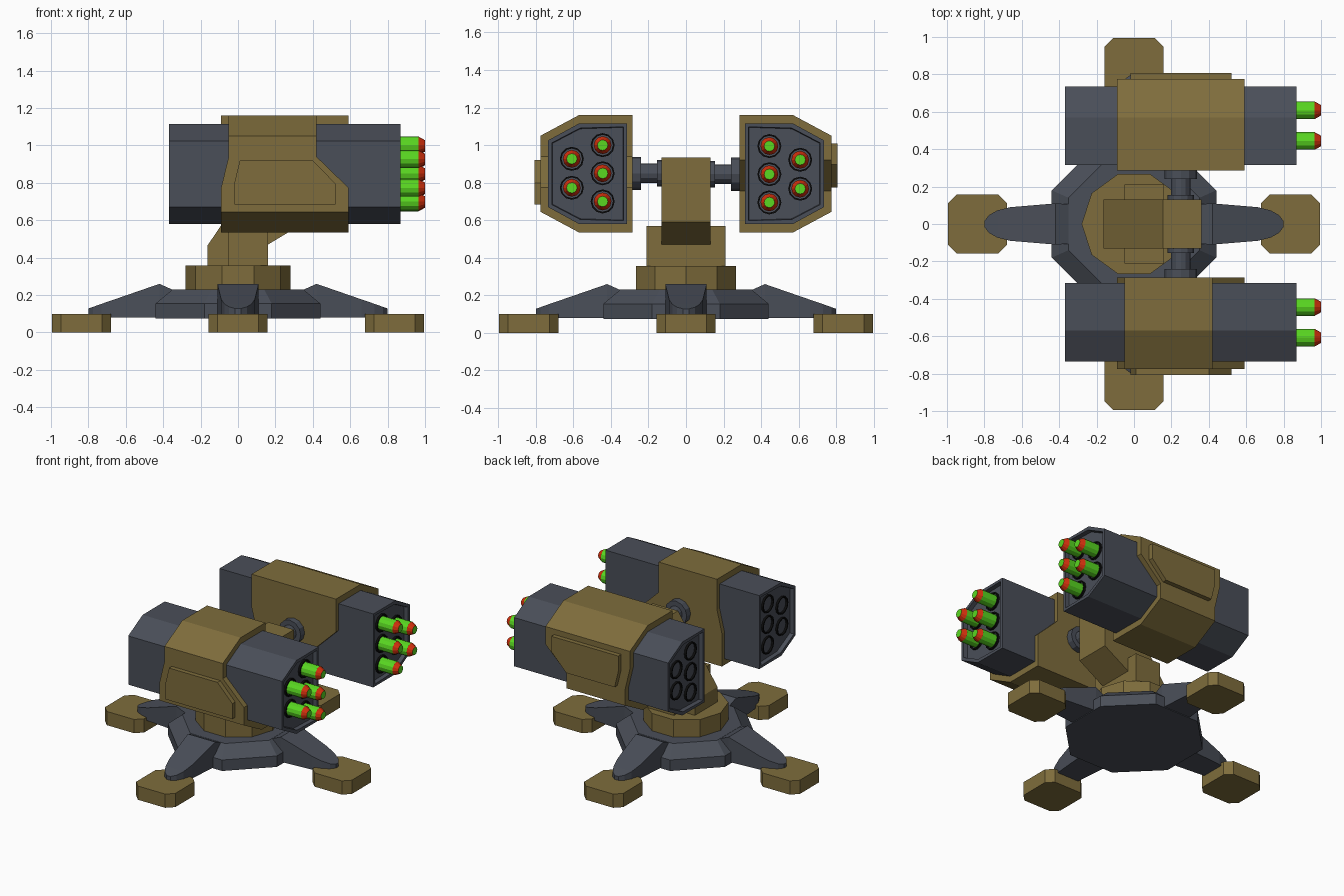
import bpy, bmesh
from math import pi, sin, cos
from mathutils import Matrix

cube = bpy.data.objects.get("Cube")
if cube:
    bpy.data.objects.remove(cube)


def material(name, rgb):
    m = bpy.data.materials.new(name)
    m.use_nodes = True
    col = (*rgb, 1)
    m.diffuse_color = col
    m.node_tree.nodes["Principled BSDF"].inputs["Base Color"].default_value = col
    return m


OLIVE = material("olive armour", (0.21, 0.152, 0.045))
GREY = material("slate grey", (0.068, 0.077, 0.098))
BLACK = material("tube black", (0.004, 0.004, 0.004))
GREEN = material("rocket green", (0.1, 0.68, 0.015))
RED = material("rocket red", (0.65, 0.03, 0.004))


def build(name, verts, faces, mats, matrix=Matrix(), face_mats=None):
    me = bpy.data.meshes.new(name)
    me.from_pydata(verts, [], faces)
    for m in mats:
        me.materials.append(m)
    if face_mats:
        me.polygons.foreach_set("material_index", face_mats)
    me.transform(matrix)
    bm = bmesh.new()
    bm.from_mesh(me)
    bmesh.ops.recalc_face_normals(bm, faces=bm.faces)
    bm.to_mesh(me)
    bm.free()
    ob = bpy.data.objects.new(name, me)
    bpy.context.collection.objects.link(ob)
    return ob


def loft(name, rings, mats, matrix=Matrix(), band_mats=None):
    """Skin a list of equal-length rings and cap both ends."""
    n = len(rings[0])
    verts = [p for r in rings for p in r]
    faces, idx = [], []
    for k in range(len(rings) - 1):
        for i in range(n):
            j = (i + 1) % n
            faces.append((k*n + i, k*n + j, (k+1)*n + j, (k+1)*n + i))
            idx.append(band_mats[k] if band_mats else 0)
    faces += [tuple(range(n)), tuple(range(len(verts) - n, len(verts)))]
    return build(name, verts, faces, mats, matrix, idx + [0, 0])


def lathe(name, profile, mats, matrix, sides=12, band_mats=None):
    """Revolve (position, radius) pairs around the x axis."""
    rings = [[(t, r * cos(2*pi*i/sides), r * sin(2*pi*i/sides))
              for i in range(sides)] for t, r in profile]
    return loft(name, rings, mats, matrix, band_mats)


def octagon(a, c, z):
    return [(x, y, z) for x, y in ((a, -c), (a, c), (c, a), (-c, a),
                                   (-a, c), (-a, -c), (-c, -a), (c, -a))]


# Base body and turntable
loft("base_body", [octagon(.44, .18, .075), octagon(.44, .18, .155),
                   octagon(.35, .14, .23)], [GREY])
lathe("turntable", [(.22, .28), (.357, .28)], [OLIVE],
      Matrix.Rotation(-pi/2, 4, 'Y') @ Matrix.Rotation(pi/2, 4, 'X'), 10)

# Four legs with feet
LEG = [(.33, .105, .22), (.42, .11, .26), (.66, .09, .177), (.73, .073, .153),
       (.775, .048, .137), (.80, .015, .128)]
for k, side in enumerate(("left", "back", "right", "front")):
    turn = Matrix.Rotation(k * pi/2, 4, 'Z')
    loft(side + "_leg", [[(x, -w, .08), (x, w, .08), (x, w, z), (x, -w, z)]
                         for x, w, z in LEG], [GREY], turn)
    loft(side + "_foot", [octagon(.158, .11, 0), octagon(.158, .11, .1)],
         [OLIVE], turn @ Matrix.Translation((.837, 0, 0)))

# Pedestal block and leaning arm
loft("pedestal", [[(-.05, y, .35), (.16, y, .35), (.16, y, .57), (-.05, y, .57)]
                  for y in (-.21, .21)], [OLIVE])
ARM = [(-.163, .35), (.16, .35), (.16, .47), (.36, .59), (.36, .935),
       (.155, .935), (-.163, .465)]
loft("arm", [[(x, y, z) for x, z in ARM] for y in (-.13, .13)], [OLIVE])

# Pod layout
HULL = [(-.315, .58), (-.57, .58), (-.735, .67), (-.735, 1.025),
        (-.57, 1.115), (-.315, 1.115)]
SHELL = [(.535, -.57, -.09, .59), (.645, -.775, -.09, .59),
         (.775, -.775, -.09, .59), (.94, -.775, -.05, .42),
         (1.05, -.775, -.05, .42), (1.16, -.57, -.05, .42)]
PANEL = [(-.02, .685), (.52, .685), (.52, .797), (.40, .92),
         (.01, .92), (-.02, .797)]
TUBES = [(-.444, .70), (-.444, .85), (-.444, 1.0), (-.608, .773), (-.608, .927)]


def launcher(side, M):
    # Hull with recessed ends
    hull = loft(side + "_hull", [[(x, y, z) for y, z in HULL] for x in (-.37, .87)],
                [GREY], M)
    bm = bmesh.new()
    bm.from_mesh(hull.data)
    ends = [f for f in bm.faces if abs(f.normal.x) > .9]
    bmesh.ops.inset_individual(bm, faces=ends, thickness=.025)
    bmesh.ops.inset_individual(bm, faces=ends, thickness=.004, depth=-.03)
    bm.to_mesh(hull.data)
    bm.free()

    # Armour shell, stepped along its height
    loft(side + "_armour_shell",
         [[(x0, -.285, z), (x1, -.285, z), (x1, y, z), (x0, y, z)]
          for z, y, x0, x1 in SHELL], [OLIVE], M)
    loft(side + "_side_panel", [[(x, y, z) for x, z in PANEL] for y in (-.77, -.808)],
         [OLIVE], M)

    # Axle with a collar at each end
    spin = Matrix.Translation((.25, 0, .85)) @ Matrix.Rotation(-pi/2, 4, 'Z')
    lathe(side + "_axle", [(.12, .07), (.155, .07), (.155, .052), (.24, .052),
                           (.24, .088), (.29, .088)], [GREY], M @ spin)

    # Open tubes and rockets
    for i, (y, z) in enumerate(TUBES, 1):
        at = M @ Matrix.Translation((0, y, z))
        lathe(f"{side}_tube_{i}", [(-.28, .055), (-.355, .055), (-.355, .064),
                                   (.855, .064), (.855, .055), (.78, .055)], [BLACK], at)
        lathe(f"{side}_rocket_{i}", [(.77, .047), (.966, .047), (1.0, .028)],
              [GREEN, RED], at, band_mats=[0, 1])


launcher("right", Matrix())
launcher("left", Matrix.Translation((0, 0, 1.695)) @ Matrix.Rotation(pi, 4, 'X'))
